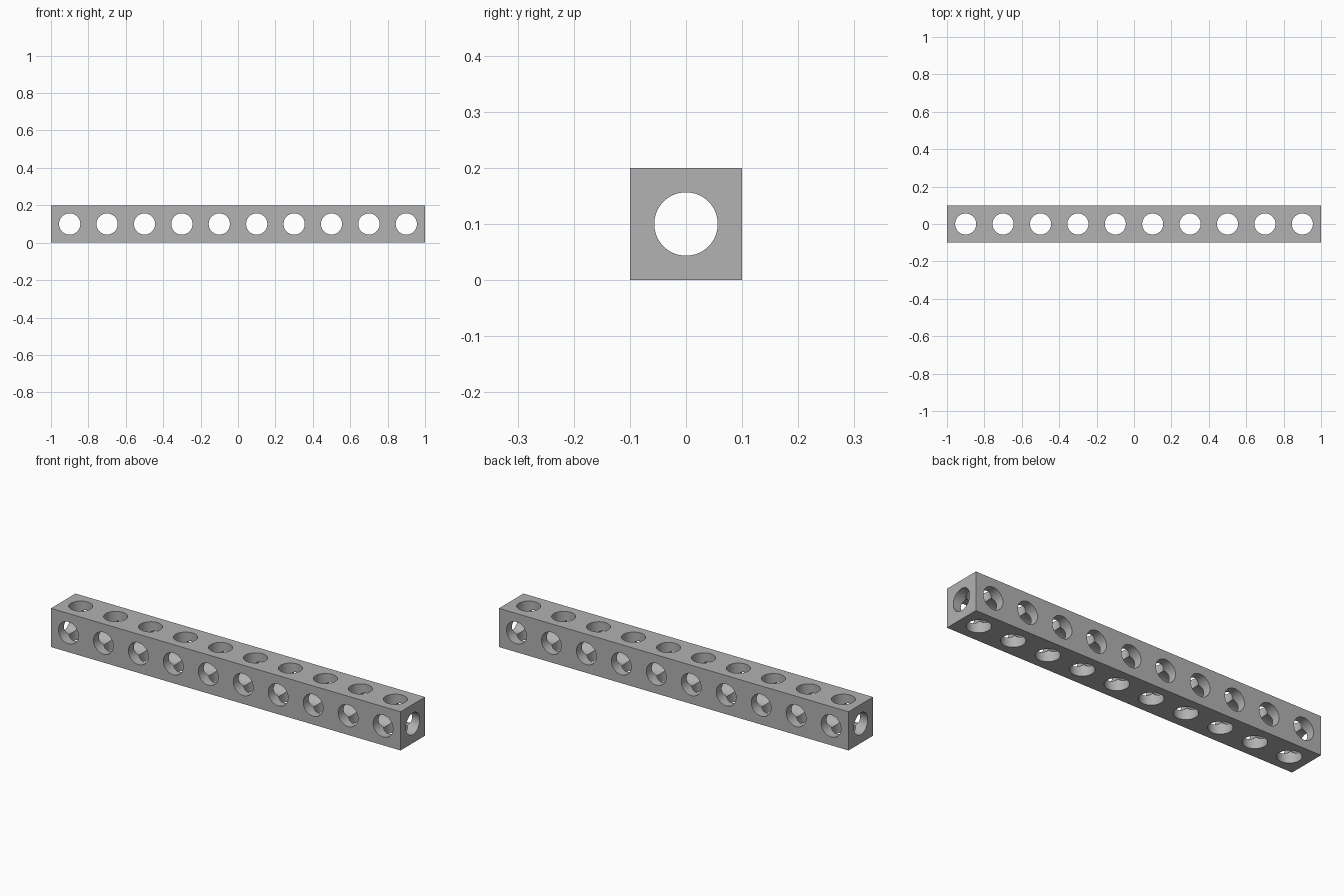
import bpy
import math
from mathutils import Matrix

if "Cube" in bpy.data.objects:
    bpy.data.objects.remove(bpy.data.objects["Cube"], do_unlink=True)

import bmesh

LENGTH, WIDTH, HOLES = 2.0, 0.2, 10
PITCH = LENGTH / HOLES
RADIUS = 0.0565
SIDES = 64
MID = WIDTH / 2

grey = bpy.data.materials.new("mid_grey")
grey.use_nodes = True
colour = (0.445, 0.445, 0.445, 1)
grey.diffuse_color = colour
grey.node_tree.nodes["Principled BSDF"].inputs["Base Color"].default_value = colour


def make_object(name, bm):
    mesh = bpy.data.meshes.new(name)
    bm.to_mesh(mesh)
    bm.free()
    mesh.materials.append(grey)
    obj = bpy.data.objects.new(name, mesh)
    bpy.context.collection.objects.link(obj)
    return obj


def bore_cutter(name, axis, x_positions, depth, radius):
    """Parallel round cutters along one axis, one per x position."""
    turn = Matrix.Identity(4) if axis == "Z" else Matrix.Rotation(
        math.pi / 2, 4, "Y" if axis == "X" else "X")
    bm = bmesh.new()
    for x in x_positions:
        bmesh.ops.create_cone(bm, cap_ends=True, segments=SIDES, radius1=radius,
                              radius2=radius, depth=depth,
                              matrix=Matrix.Translation((x, 0, MID)) @ turn)
    cutter = make_object(name, bm)
    cutter.hide_render = True
    return cutter


# Square bar
bm = bmesh.new()
bmesh.ops.create_cube(bm, size=1, matrix=Matrix.Translation((0, 0, MID))
                      @ Matrix.Diagonal((LENGTH, WIDTH, WIDTH, 1)))
beam = make_object("perforated_beam", bm)
bpy.context.view_layer.objects.active = beam
beam.select_set(True)

# Lengthwise bore and two rows of cross holes; tiny radius steps keep the cuts clean
centres = [(i - (HOLES - 1) / 2) * PITCH for i in range(HOLES)]
cutters = [
    bore_cutter("long_bore_cutter", "X", [0], LENGTH * 1.2, RADIUS),
    bore_cutter("side_hole_cutter", "Y", centres, WIDTH * 2, RADIUS + 0.0002),
    bore_cutter("top_hole_cutter", "Z", centres, WIDTH * 2, RADIUS - 0.0002),
]
for cutter in cutters:
    cut = beam.modifiers.new(cutter.name, "BOOLEAN")
    cut.operation = "DIFFERENCE"
    cut.solver = "EXACT"
    cut.object = cutter
    bpy.ops.object.modifier_apply(modifier=cut.name)
for cutter in cutters:
    bpy.data.objects.remove(cutter, do_unlink=True)

bpy.ops.object.shade_smooth_by_angle(angle=math.radians(30))
